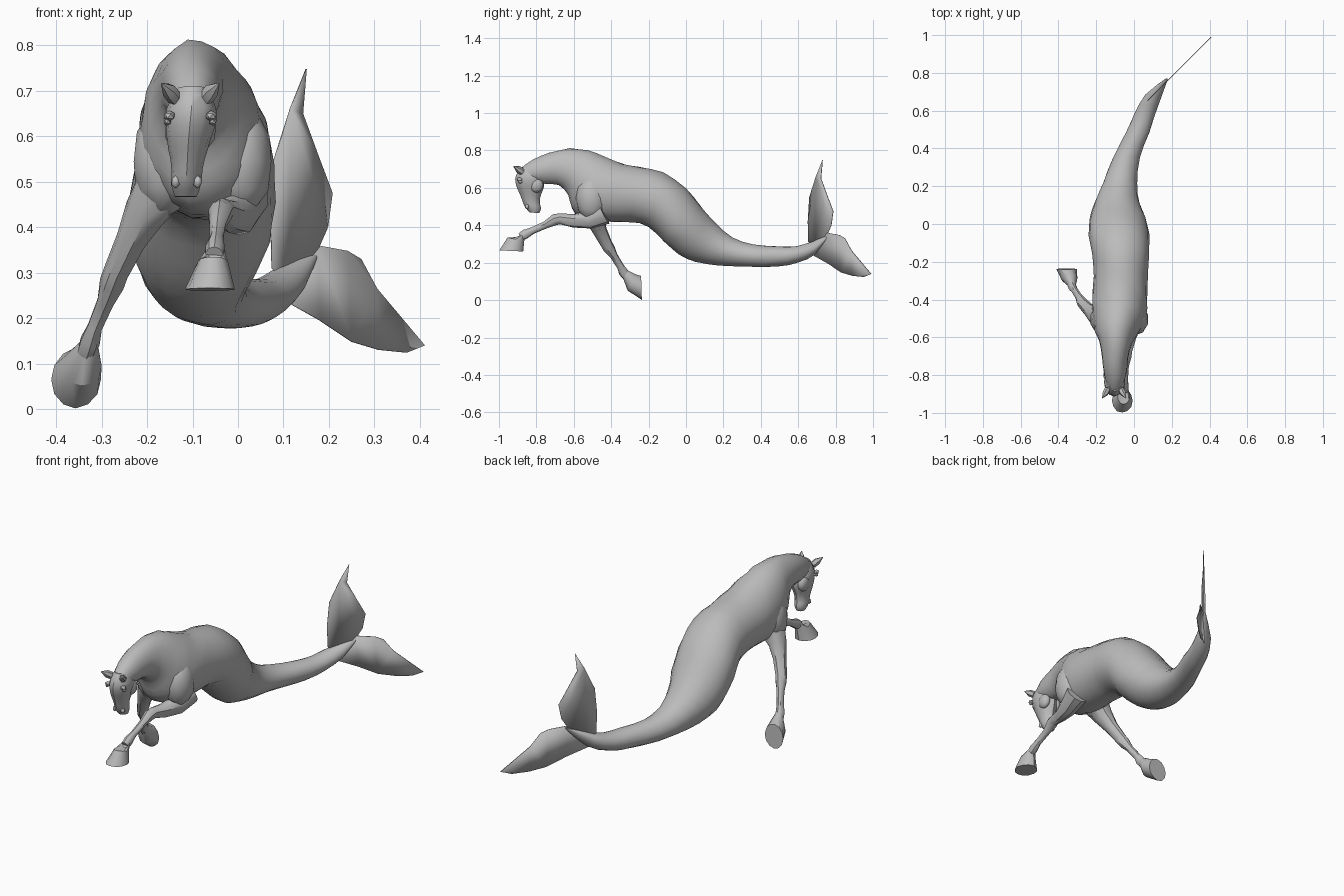
import bpy, bmesh, math, random
from mathutils import Vector

if "Cube" in bpy.data.objects:
    bpy.data.objects.remove(bpy.data.objects["Cube"])

random.seed(4)
grey = bpy.data.materials.new("stone grey")
grey.diffuse_color = (0.5, 0.5, 0.5, 1)
grey.use_nodes = True
grey.node_tree.nodes["Principled BSDF"].inputs["Base Color"].default_value = grey.diffuse_color


def finish(name, bm, angle=35):
    bmesh.ops.recalc_face_normals(bm, faces=bm.faces)
    me = bpy.data.meshes.new(name)
    bm.to_mesh(me)
    bm.free()
    ob = bpy.data.objects.new(name, me)
    bpy.context.collection.objects.link(ob)
    me.materials.append(grey)
    bpy.ops.object.select_all(action='DESELECT')
    ob.select_set(True)
    bpy.context.view_layer.objects.active = ob
    bpy.ops.object.shade_smooth_by_angle(angle=math.radians(angle))
    return ob


def loft(name, rings, sides=16, jitter=0.0, angle=35):
    """Skin a list of (centre, half axis u, half axis v) ellipses."""
    bm = bmesh.new()
    loops = []
    for c, u, v in rings:
        loop = []
        for i in range(sides):
            a = 2 * math.pi * i / sides
            k = 1 + random.uniform(-jitter, jitter)
            loop.append(bm.verts.new(c + (u * math.cos(a) + v * math.sin(a)) * k))
        loops.append(loop)
    for a, b in zip(loops, loops[1:]):
        for i in range(sides):
            j = (i + 1) % sides
            bm.faces.new((a[i], a[j], b[j], b[i]))
    bm.faces.new(loops[0])
    bm.faces.new(loops[-1])
    return finish(name, bm, angle)


def smooth_rows(rows, n=2):
    """Catmull-Rom subdivision of a table of numbers."""
    out = []
    for i in range(len(rows) - 1):
        p = [rows[max(0, i - 1)], rows[i], rows[i + 1], rows[min(len(rows) - 1, i + 2)]]
        for s in range(n):
            t = s / n
            out.append([0.5 * (2 * b + (c - a) * t + (2 * a - 5 * b + 4 * c - d) * t * t
                               + (3 * b - a - 3 * c + d) * t ** 3) for a, b, c, d in zip(*p)])
    return out + [list(rows[-1])]


def profile_loft(name, rows, sides, jitter):
    """Rows: top y, top z, bottom y, bottom z, centre x, half width."""
    rings = []
    for ty, tz, by, bz, x, w in smooth_rows(rows):
        rings.append((Vector((x, (ty + by) / 2, (tz + bz) / 2)), Vector((w, 0, 0)),
                      Vector((0, (ty - by) / 2, (tz - bz) / 2))))
    return loft(name, rings, sides, jitter)


def limb(name, rows, sides=10):
    """Rows: x, y, z, radius."""
    pts = [Vector(r[:3]) for r in rows]
    rings = []
    for i, r in enumerate(rows):
        t = (pts[min(i + 1, len(pts) - 1)] - pts[max(i - 1, 0)]).normalized()
        u = t.cross(Vector((1, 0, 0))).normalized()
        rings.append((pts[i], u * r[3], t.cross(u) * r[3] * 0.9))
    return loft(name, rings, sides, 0.05)


def ball(name, c, size, sub=2):
    bm = bmesh.new()
    bmesh.ops.create_icosphere(bm, subdivisions=sub, radius=1)
    for v in bm.verts:
        v.co = Vector(c) + Vector([a * b for a, b in zip(v.co, size)])
    return finish(name, bm, 45)


# Neck, barrel and fish tail in one sweep
profile_loft("body", [
    (-.89, .70, -.79, .63, -.10, .045), (-.82, .752, -.75, .62, -.10, .06),
    (-.73, .788, -.68, .615, -.10, .07), (-.62, .812, -.63, .56, -.095, .088),
    (-.52, .80, -.61, .49, -.09, .118), (-.43, .765, -.56, .435, -.08, .14),
    (-.34, .73, -.45, .42, -.075, .147), (-.25, .712, -.30, .415, -.07, .142),
    (-.12, .685, -.20, .39, -.07, .148), (0, .60, -.12, .31, -.078, .16),
    (.08, .50, -.04, .245, -.085, .15), (.16, .41, .05, .205, -.09, .12),
    (.25, .335, .18, .185, -.075, .09), (.36, .298, .34, .178, -.04, .07),
    (.48, .288, .49, .18, .02, .062), (.58, .287, .60, .20, .06, .055),
    (.68, .315, .69, .245, .105, .045), (.77, .358, .765, .342, .172, .008)], 18, .022)

# Head, from poll to muzzle
profile_loft("head", [
    (-.885, .71, -.80, .70, -.10, .035), (-.91, .665, -.765, .655, -.102, .055),
    (-.912, .625, -.76, .605, -.106, .053), (-.892, .575, -.775, .565, -.11, .043),
    (-.876, .535, -.782, .525, -.112, .034), (-.862, .50, -.775, .49, -.114, .033),
    (-.835, .468, -.785, .466, -.115, .024)], 12, .02)

for side, tag in ((-1, "right"), (1, "left")):
    # Ears, brows, eyes and nostrils
    x = -.105
    limb(tag + "_ear", [(x + side * .035, -.875, .685, .018), (x + side * .047, -.897, .70, .018),
                        (x + side * .063, -.922, .716, .002)], 6)
    ball(tag + "_brow", (x + side * .046, -.89, .645), (.014, .016, .012), 1)
    ball(tag + "_eye", (x + side * .05, -.886, .632), (.009, .012, .009), 1)
    ball(tag + "_cheek", (x + side * .033, -.80, .615), (.024, .038, .042))
    ball(tag + "_nostril", (-.113 + side * .024, -.85, .50), (.011, .012, .015), 1)
    # Shoulder muscle
    ball(tag + "_shoulder", (-.078 + side * .083, -.505, .545), (.072, .085, .125))

# Raised foreleg, reaching forward
limb("forward_leg", [
    (.01, -.44, .47, .065), (.0, -.52, .43, .05), (-.02, -.60, .425, .036),
    (-.035, -.67, .435, .029), (-.04, -.70, .43, .031), (-.045, -.75, .402, .02),
    (-.048, -.82, .372, .018), (-.05, -.86, .352, .025), (-.052, -.885, .338, .022)])
loft("forward_hoof", [
    (Vector((-.05, -.875, .35)), Vector((.02, 0, 0)), Vector((0, .018, .02))),
    (Vector((-.055, -.91, .325)), Vector((.033, 0, 0)), Vector((0, .045, -.01))),
    (Vector((-.062, -.935, .263)), Vector((.055, 0, 0)), Vector((0, .064, -.003)))], 12, .02)

# Trailing foreleg, swept down and back
limb("trailing_leg", [
    (-.16, -.50, .50, .07), (-.205, -.485, .43, .052), (-.235, -.46, .37, .037),
    (-.268, -.425, .30, .031), (-.278, -.41, .275, .031), (-.292, -.385, .235, .021),
    (-.315, -.35, .18, .019), (-.325, -.335, .15, .025), (-.333, -.315, .125, .023)])
loft("trailing_hoof", [
    (Vector((-.328, -.325, .14)), Vector((.02, 0, 0)), Vector((0, .012, .02))),
    (Vector((-.343, -.29, .095)), Vector((.043, 0, 0)), Vector((0, .022, .043))),
    (Vector((-.357, -.238, .065)), Vector((.055, 0, 0)), Vector((0, -.002, .064)))], 12, .02)


def fluke(name, outline):
    """Thin upright fin on the diagonal plane of the tail tip."""
    bm = bmesh.new()
    top = [bm.verts.new((y - .58, y, z)) for y, z in outline]
    bmesh.ops.triangulate(bm, faces=[bm.faces.new(top)])
    ob = finish(name, bm)
    mod = ob.modifiers.new("thickness", 'SOLIDIFY')
    mod.thickness, mod.offset = .004, 0


fluke("upper_fluke", [(.69, .27), (.655, .31), (.652, .42), (.66, .55), (.695, .66), (.73, .748),
                      (.722, .65), (.755, .56), (.787, .475), (.777, .40), (.757, .355)])
fluke("lower_fluke", [(.755, .36), (.82, .348), (.85, .33), (.885, .265), (.92, .20), (.96, .16),
                      (.99, .14), (.95, .124), (.89, .13), (.83, .148), (.76, .195), (.68, .24)])
